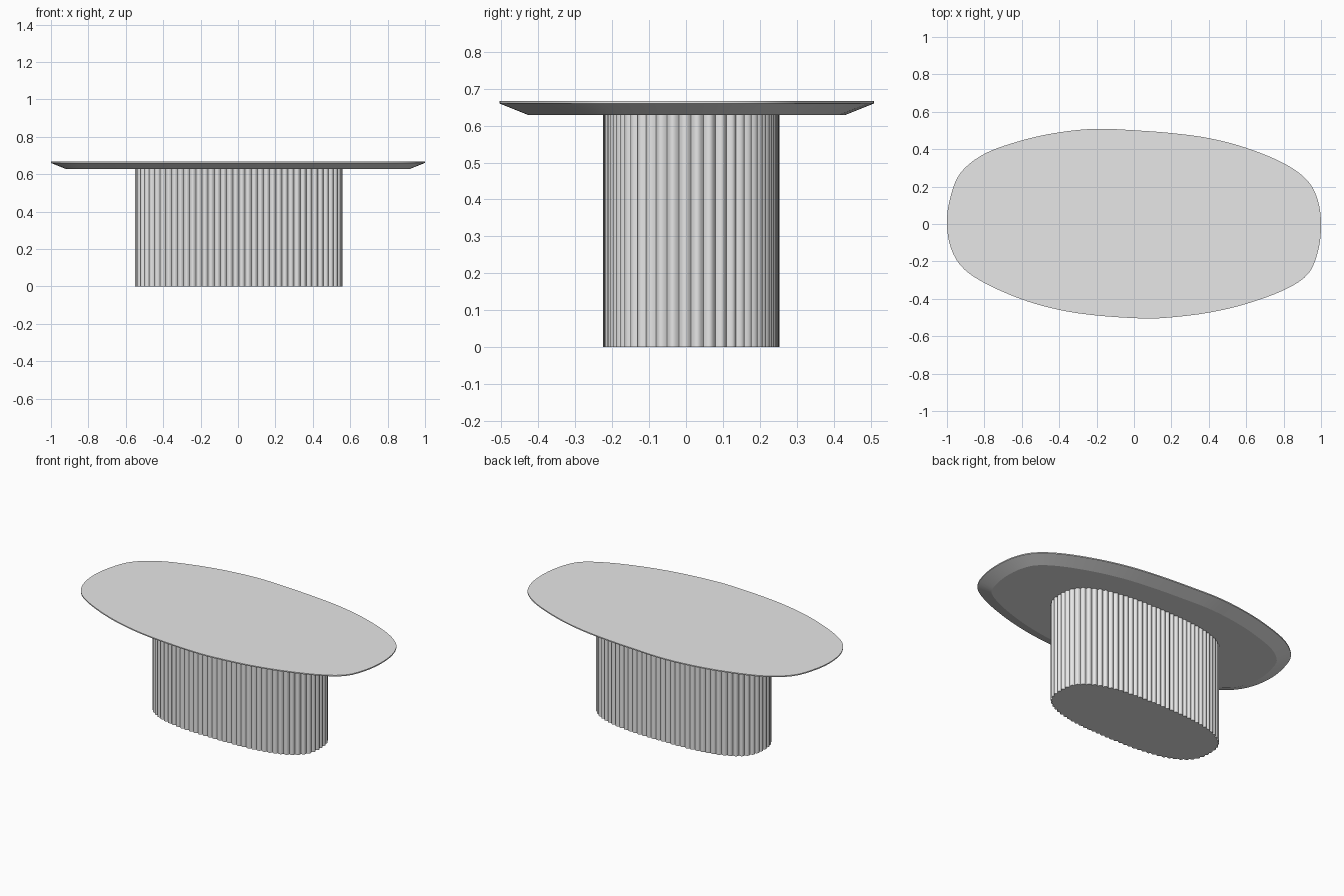
import bpy, bmesh, math
from mathutils import Vector

if "Cube" in bpy.data.objects:
    bpy.data.objects.remove(bpy.data.objects["Cube"])

mat = bpy.data.materials.new("pale_grey")
mat.diffuse_color = (0.8, 0.8, 0.8, 1)
mat.use_nodes = True
mat.node_tree.nodes["Principled BSDF"].inputs["Base Color"].default_value = mat.diffuse_color


def resample(pts, n):
    """Spread n points evenly along a closed outline."""
    loop = pts + [pts[0]]
    dist = [0.0]
    for a, b in zip(loop, loop[1:]):
        dist.append(dist[-1] + (b - a).length)
    out, j = [], 0
    for i in range(n):
        d = dist[-1] * i / n
        while dist[j + 1] < d:
            j += 1
        t = (d - dist[j]) / (dist[j + 1] - dist[j])
        out.append(loop[j].lerp(loop[j + 1], t))
    return out


def offset(pts, amount):
    """Move counter-clockwise outline points outward by amount(i)."""
    n, out = len(pts), []
    for i, p in enumerate(pts):
        t = (pts[(i + 1) % n] - pts[i - 1]).normalized()
        out.append(p + Vector((t.y, -t.x)) * amount(i))
    return out


def stack(name, rings, angle):
    """Solid from (outline, height) rings, bottom to top."""
    bm = bmesh.new()
    loops = [[bm.verts.new((p.x, p.y, z)) for p in pts] for pts, z in rings]
    n = len(loops[0])
    for lo, hi in zip(loops, loops[1:]):
        for i in range(n):
            k = (i + 1) % n
            bm.faces.new((lo[i], lo[k], hi[k], hi[i]))
    bm.faces.new(loops[0][::-1])
    bm.faces.new(loops[-1])
    mesh = bpy.data.meshes.new(name)
    bm.to_mesh(mesh)
    bm.free()
    ob = bpy.data.objects.new(name, mesh)
    bpy.context.collection.objects.link(ob)
    mesh.materials.append(mat)
    bpy.ops.object.select_all(action='DESELECT')
    ob.select_set(True)
    bpy.context.view_layer.objects.active = ob
    bpy.ops.object.shade_smooth_by_angle(angle=math.radians(angle))
    return ob


# Tabletop: organic pebble outline through a few points, counter-clockwise
ctrl = [Vector(p) for p in (
    (1, 0), (0.982, 0.13), (0.925, 0.235), (0.8, 0.325), (0.6, 0.407),
    (0.4, 0.459), (0.2, 0.486), (0, 0.501), (-0.2, 0.509), (-0.4, 0.49),
    (-0.6, 0.447), (-0.8, 0.375), (-0.93, 0.27), (-0.985, 0.13),
    (-1, 0), (-0.98, -0.125), (-0.92, -0.23), (-0.8, -0.315), (-0.6, -0.403),
    (-0.4, -0.459), (-0.2, -0.489), (0.05, -0.505), (0.2, -0.499),
    (0.4, -0.474), (0.6, -0.427), (0.8, -0.354), (0.93, -0.268),
    (0.985, -0.14))]
fine, m = [], len(ctrl)
for i in range(m):
    a, b, c, d = (ctrl[(i + k) % m] for k in (-1, 0, 1, 2))
    for s in range(12):
        t = s / 12
        fine.append(0.5 * (2 * b + (c - a) * t + (2 * a - 5 * b + 4 * c - d) * t * t
                           + (3 * b - a - 3 * c + d) * t ** 3))
rim = resample(fine, 144)
under = offset(rim, lambda i: -0.08)
stack("tabletop", [(under, 0.628), (rim, 0.66), (rim, 0.667)], 15)

# Fluted pedestal: rounded oblong with convex ribs
RIBS, SEG, DEPTH = 80, 8, 0.011
E = 2 / 2.7
core = []
for i in range(2000):
    a = 2 * math.pi * i / 2000
    c, s = math.cos(a), math.sin(a)
    core.append(Vector((0.005 + 0.544 * math.copysign(abs(c) ** E, c),
                        0.014 + 0.228 * math.copysign(abs(s) ** E, s))))
core = resample(core, RIBS * SEG)
ribs = offset(core, lambda i: DEPTH * math.sin(math.pi * (i % SEG) / SEG))
stack("fluted_pedestal", [(ribs, 0), (ribs, 0.628)], 40)
